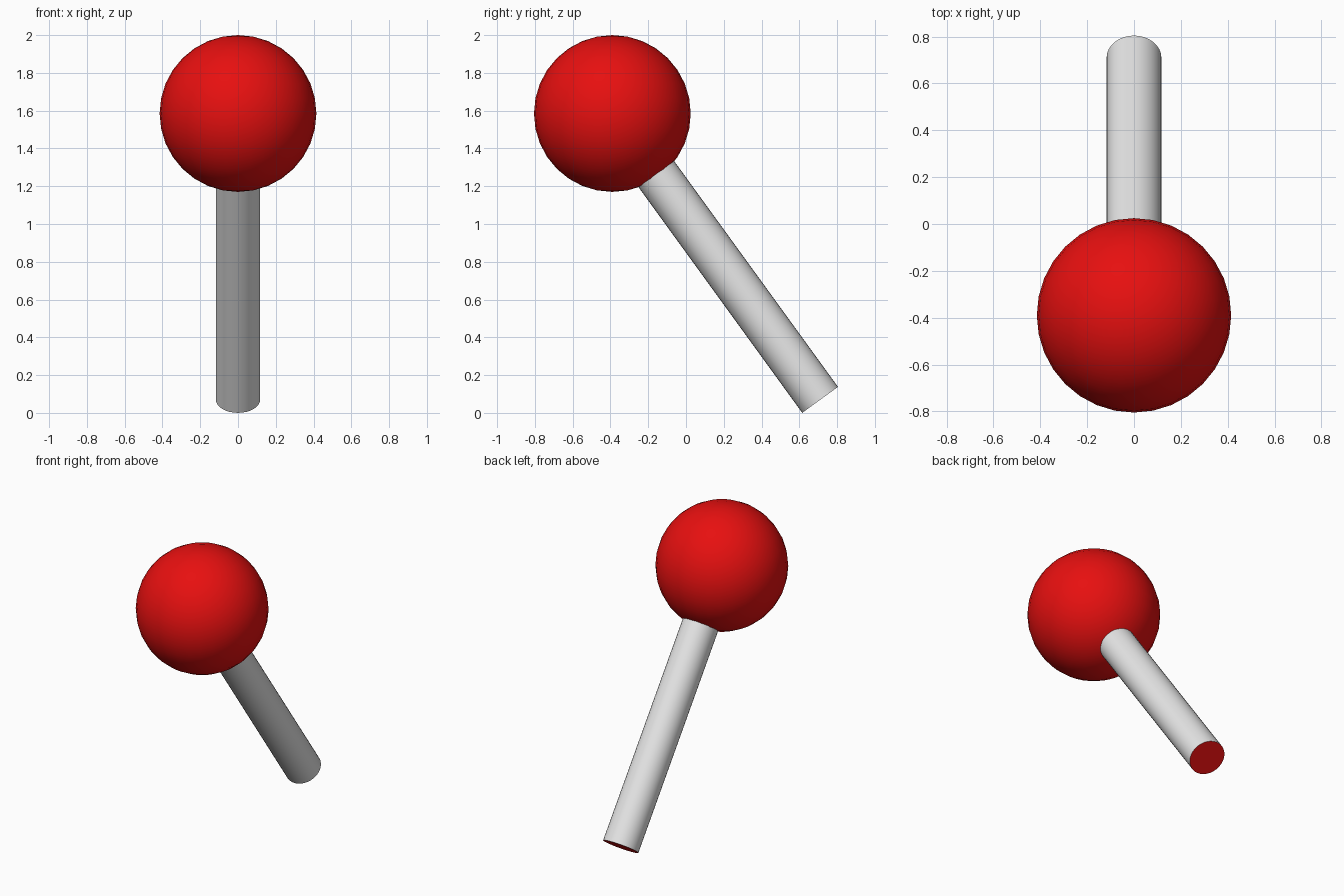
import bpy
import math
from mathutils import Vector

cube = bpy.data.objects.get("Cube")
if cube:
    bpy.data.objects.remove(cube, do_unlink=True)


def material(name, rgb):
    mat = bpy.data.materials.new(name)
    mat.use_nodes = True
    mat.diffuse_color = (*rgb, 1)
    mat.node_tree.nodes["Principled BSDF"].inputs["Base Color"].default_value = (*rgb, 1)
    return mat


red = material("red", (0.8, 0.005, 0.005))
white = material("off white", (0.8, 0.8, 0.8))

BALL_RADIUS = 0.415
SHAFT_RADIUS = 0.117
ball_centre = Vector((0, -0.39, 1.585))
shaft_end = Vector((0, 0.71, 0.069))
axis = ball_centre - shaft_end
tilt = axis.to_track_quat('Z', 'Y').to_euler()

# Round head
bpy.ops.mesh.primitive_uv_sphere_add(segments=32, ring_count=16, radius=BALL_RADIUS,
                                     location=ball_centre)
ball = bpy.context.object
ball.name = "ball_head"
ball.data.materials.append(red)
bpy.ops.object.shade_smooth()

# Slanted shaft, running from its free end into the head
bpy.ops.mesh.primitive_cylinder_add(vertices=32, radius=SHAFT_RADIUS, depth=axis.length,
                                    location=(ball_centre + shaft_end) / 2, rotation=tilt)
shaft = bpy.context.object
shaft.name = "shaft"
shaft.data.materials.append(white)
shaft.data.materials.append(red)
bpy.ops.object.shade_smooth_by_angle(angle=math.radians(30))

# Red caps on the flat ends
for face in shaft.data.polygons:
    face.material_index = 1 if abs(face.normal.z) > 0.9 else 0
